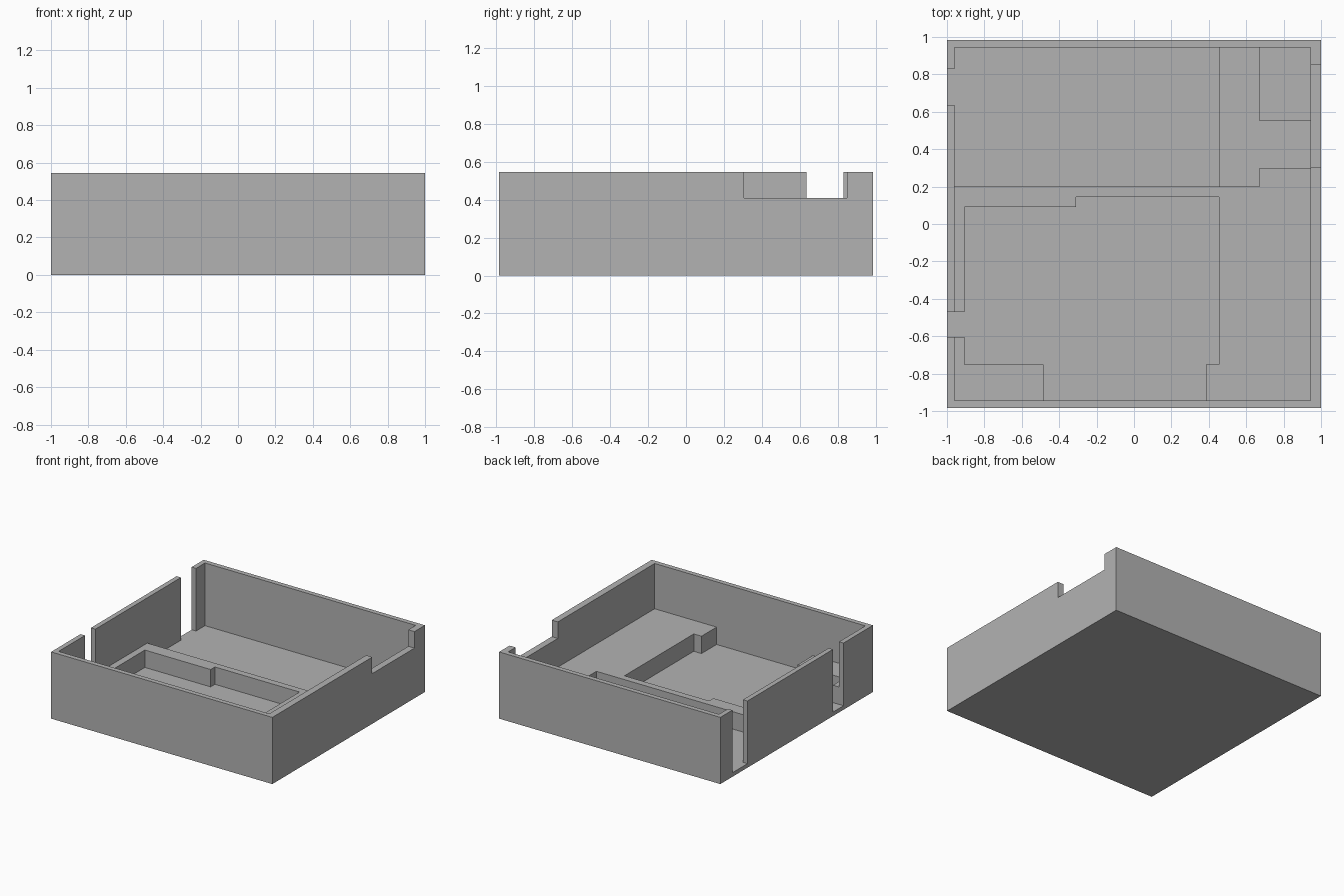
import bpy
import bmesh

old = bpy.data.objects.get("Cube")
if old:
    bpy.data.objects.remove(old, do_unlink=True)

HEIGHT, LEDGE, FLOOR, STEP, SILL = 0.545, 0.175, 0.033, 0.09, 0.41
ABOVE = 0.7  # cutters rise past the rim


def rect(x0, x1, y0, y1):
    return [(x0, y0), (x1, y0), (x1, y1), (x0, y1)]


def prism(name, outline, z0, z1):
    """Extrude a flat outline into an upright solid."""
    bm = bmesh.new()
    face = bm.faces.new([bm.verts.new((x, y, z0)) for x, y in outline])
    top = bmesh.ops.extrude_face_region(bm, geom=[face])["geom"]
    verts = [v for v in top if isinstance(v, bmesh.types.BMVert)]
    bmesh.ops.translate(bm, verts=verts, vec=(0, 0, z1 - z0))
    bmesh.ops.recalc_face_normals(bm, faces=bm.faces)
    mesh = bpy.data.meshes.new(name)
    bm.to_mesh(mesh)
    bm.free()
    obj = bpy.data.objects.new(name, mesh)
    bpy.context.collection.objects.link(obj)
    return obj


# Solid block that becomes the open tray
tray = prism("case_tray", rect(-1, 1, -0.985, 0.985), 0, HEIGHT)
grey = bpy.data.materials.new("plain_grey")
grey.use_nodes = True
grey.diffuse_color = (0.45, 0.45, 0.45, 1)
grey.node_tree.nodes["Principled BSDF"].inputs["Base Color"].default_value = grey.diffuse_color
tray.data.materials.append(grey)

# Stepped outline of the front pocket
front_outline = [
    (-0.905, -0.75), (-0.485, -0.75), (-0.485, -0.945), (0.385, -0.945),
    (0.385, -0.75), (0.455, -0.75), (0.455, 0.145), (-0.31, 0.145),
    (-0.31, 0.09), (-0.905, 0.09)]
# Shallower back pocket that wraps round a raised corner block
step_outline = [
    (0.455, 0.2), (0.67, 0.2), (0.67, 0.3), (0.945, 0.3),
    (0.945, 0.55), (0.67, 0.55), (0.67, 0.945), (0.455, 0.945)]

cuts = [
    ("cavity", rect(-0.96, 0.945, -0.945, 0.945), LEDGE),
    ("front_pocket", front_outline, FLOOR),
    ("back_pocket", rect(-0.96, 0.455, 0.2, 0.945), FLOOR),
    ("step_pocket", step_outline, STEP),
    ("front_cable_slot", rect(-1.1, -0.8, -0.605, -0.47), FLOOR),
    ("back_cable_slot", rect(-1.1, -0.9, 0.635, 0.83), FLOOR),
    ("wall_notch", rect(0.9, 1.1, 0.305, 0.85), SILL),
]
cutters = []
for name, outline, bottom in cuts:
    cutter = prism(name + "_cutter", outline, bottom, ABOVE)
    cutter.hide_render = True
    cutters.append(cutter)
    mod = tray.modifiers.new(name, 'BOOLEAN')
    mod.operation = 'DIFFERENCE'
    mod.solver = 'EXACT'
    mod.object = cutter

# Bake the cuts into the tray and drop the cutters
bpy.context.view_layer.update()
deps = bpy.context.evaluated_depsgraph_get()
baked = bpy.data.meshes.new_from_object(tray.evaluated_get(deps))
tray.modifiers.clear()
tray.data = baked
for cutter in cutters:
    bpy.data.objects.remove(cutter, do_unlink=True)
